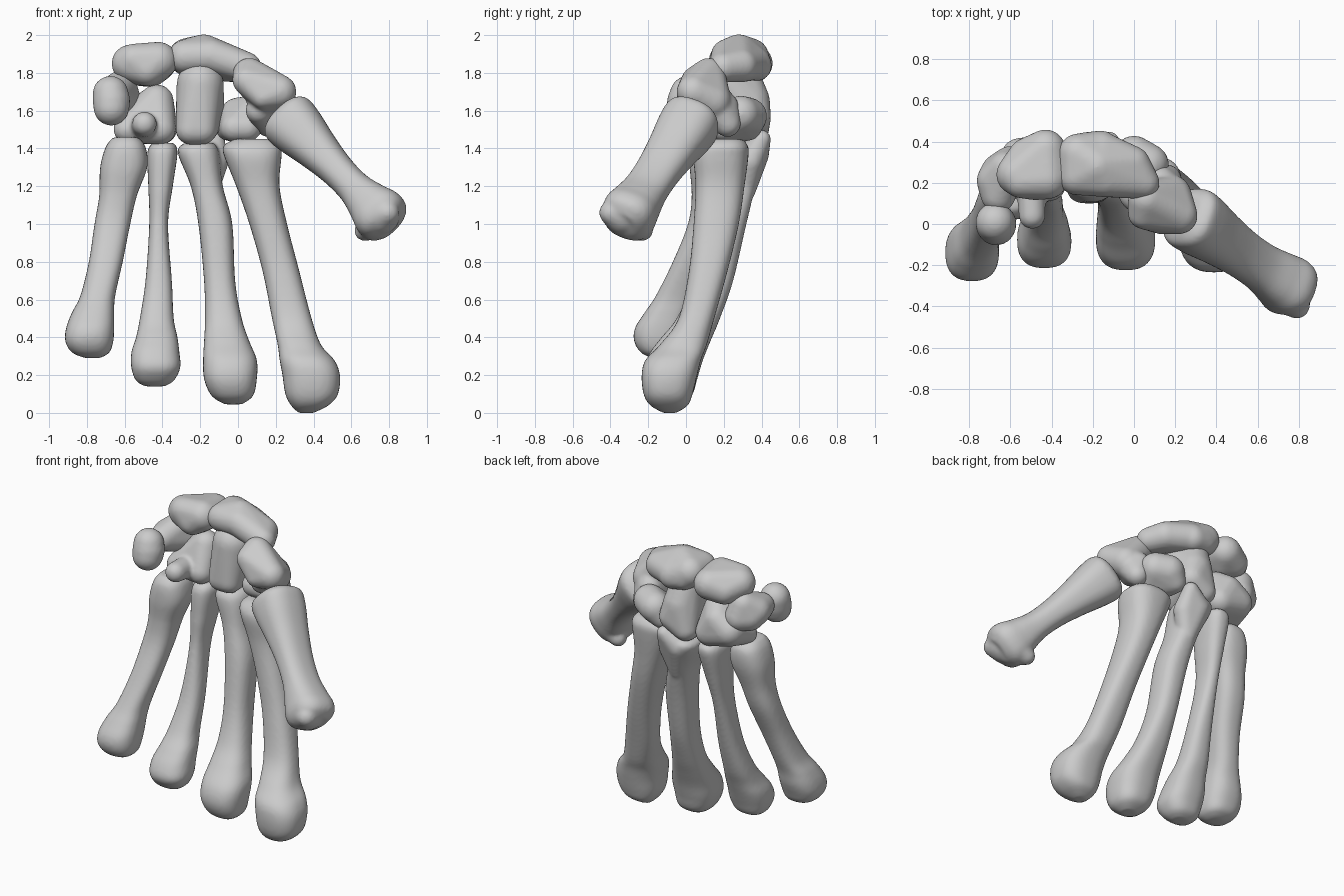
import bpy, bmesh, math
from mathutils import Vector, Matrix


def catmull(a, b, c, d, t):
    return [0.5 * (2 * q + (r - p) * t + (2 * p - 5 * q + 4 * r - s) * t * t
                   + (3 * q - p - 3 * r + s) * t ** 3) for p, q, r, s in zip(a, b, c, d)]


def add_shaft(bm, rows, matrix, power=0.8, n=32, steps=6):
    """Loft rounded rings; each row is (z, x0, x1, y0, y1)."""
    path = []
    for i in range(len(rows) - 1):
        q = [rows[max(0, min(len(rows) - 1, i + k))] for k in (-1, 0, 1, 2)]
        path += [catmull(*q, s / steps) for s in range(steps)]
    path.append(rows[-1])
    rings = []
    for z, x0, x1, y0, y1 in path:
        ring = []
        for k in range(n):
            a = math.tau * k / n
            c, s = math.cos(a), math.sin(a)
            x = (x0 + x1) / 2 + (x1 - x0) / 2 * math.copysign(abs(c) ** power, c)
            y = (y0 + y1) / 2 + (y1 - y0) / 2 * math.copysign(abs(s) ** power, s)
            ring.append(bm.verts.new(matrix @ Vector((x, y, z))))
        rings.append(ring)
    for a, b in zip(rings, rings[1:]):
        for k in range(n):
            bm.faces.new((a[k], a[(k + 1) % n], b[(k + 1) % n], b[k]))
    bm.faces.new(rings[0])
    bm.faces.new(rings[-1])


def add_hull(bm, balls):
    """Rounded pebble: convex hull around balls (x, y, z, radius)."""
    hull = bmesh.new()
    for x, y, z, r in balls:
        bmesh.ops.create_icosphere(hull, subdivisions=3, radius=r,
                                   matrix=Matrix.Translation((x, y, z)))
    bmesh.ops.delete(hull, geom=hull.edges[:] + hull.faces[:], context='EDGES_FACES')
    if not hull.verts:
        for x, y, z, r in balls:
            bmesh.ops.create_icosphere(hull, subdivisions=3, radius=r,
                                       matrix=Matrix.Translation((x, y, z)))
    res = bmesh.ops.convex_hull(hull, input=hull.verts[:])
    junk = {v for v in res['geom_interior'] + res['geom_unused']
            if isinstance(v, bmesh.types.BMVert)}
    bmesh.ops.delete(hull, geom=list(junk), context='VERTS')
    me = bpy.data.meshes.new("tmp")
    hull.to_mesh(me)
    bm.from_mesh(me)
    bpy.data.meshes.remove(me)
    hull.free()


def bone(name, rows=None, hulls=(), matrix=Matrix()):
    bm = bmesh.new()
    if rows:
        add_shaft(bm, rows, matrix)
    for h in hulls:
        add_hull(bm, h)
    bmesh.ops.recalc_face_normals(bm, faces=bm.faces[:])
    me = bpy.data.meshes.new(name)
    bm.to_mesh(me)
    bm.free()
    ob = bpy.data.objects.new(name, me)
    bpy.context.collection.objects.link(ob)
    rm = ob.modifiers.new("fuse", 'REMESH')
    rm.mode = 'VOXEL'
    rm.voxel_size = 0.012
    rm.use_smooth_shade = True
    sm = ob.modifiers.new("soften", 'SMOOTH')
    sm.factor = 0.5
    sm.iterations = 6


# Index metacarpal
bone("index_metacarpal", [
    (1.45, -.02, .19, .10, .30), (1.41, -.08, .23, .06, .33), (1.35, -.07, .23, .04, .33),
    (1.2, -.01, .22, .05, .31), (1.0, .06, .26, .04, .28), (.75, .13, .325, .015, .22),
    (.5, .18, .39, -.04, .15), (.36, .21, .44, -.14, .11), (.28, .22, .51, -.215, .08),
    (.2, .235, .54, -.235, .06), (.1, .25, .53, -.225, .035), (.04, .28, .48, -.19, .01),
    (0, .32, .40, -.12, -.05)])

# Middle metacarpal with its dorsal styloid corner
bone("middle_metacarpal", [
    (1.43, -.28, -.13, .18, .40), (1.38, -.32, -.10, .14, .43), (1.2, -.25, -.08, .13, .37),
    (1.0, -.21, -.03, .10, .32), (.7, -.18, -.015, .05, .25), (.5, -.175, .02, -.02, .18),
    (.38, -.18, .06, -.11, .13), (.28, -.185, .10, -.20, .09), (.18, -.18, .10, -.225, .06),
    (.09, -.14, .08, -.19, .03), (.045, -.07, .02, -.12, -.04)],
    [[(-.12, .40, 1.45, .05), (-.20, .36, 1.37, .08), (-.16, .31, 1.18, .06), (-.12, .34, 1.33, .07)]])

# Ring metacarpal
bone("ring_metacarpal", [
    (1.43, -.45, -.34, .17, .37), (1.38, -.48, -.32, .13, .39), (1.2, -.475, -.345, .12, .34),
    (1.0, -.47, -.37, .11, .28), (.7, -.49, -.35, .04, .20), (.5, -.52, -.34, -.05, .14),
    (.4, -.54, -.32, -.13, .10), (.32, -.565, -.31, -.19, .07), (.24, -.565, -.305, -.215, .04),
    (.17, -.54, -.34, -.17, .01), (.14, -.49, -.39, -.12, -.04)])

# Little finger metacarpal
bone("little_metacarpal", [
    (1.46, -.66, -.53, .07, .23), (1.41, -.70, -.49, .03, .28), (1.3, -.73, -.48, .02, .28),
    (1.15, -.735, -.535, .03, .24), (1.0, -.76, -.57, .01, .20), (.8, -.79, -.61, -.07, .12),
    (.62, -.835, -.65, -.16, .06), (.53, -.88, -.655, -.22, .03), (.45, -.91, -.655, -.27, .015),
    (.38, -.915, -.66, -.275, -.01), (.32, -.88, -.68, -.24, -.04), (.29, -.81, -.73, -.18, -.10)])

# Thumb metacarpal, lofted along its own slanted axis
start, end = Vector((.245, .05, 1.575)), Vector((.82, -.35, .98))
axis = (end - start).normalized()
side = axis.cross(Vector((0, 1, 0))).normalized()
thumb = Matrix.Translation(start) @ Matrix((side, axis.cross(side), axis)).transposed().to_4x4()
bone("thumb_metacarpal",
     [(z, -a, a, -b, b) for z, a, b in (
         (-.01, .10, .10), (.03, .15, .15), (.12, .145, .155), (.28, .115, .135), (.45, .092, .12),
         (.6, .092, .12), (.72, .12, .135), (.8, .145, .145), (.86, .135, .13), (.9, .085, .085))],
     [[(.67, -.23, .965, .055), (.75, -.26, 1.03, .10), (.74, -.3, 1.0, .08)],
      [(.79, -.395, 1.06, .065), (.75, -.33, 1.05, .11)]],
     thumb)

# Proximal row of wrist bones
bone("scaphoid", hulls=[
    [(-.28, .23, 1.885, .09), (-.27, .34, 1.885, .1), (-.18, .28, 1.905, .1),
     (-.16, .37, 1.84, .085), (-.14, .22, 1.89, .09), (-.24, .36, 1.85, .085)],
    [(-.18, .28, 1.905, .1), (-.16, .36, 1.85, .09), (-.14, .22, 1.89, .09),
     (.045, .20, 1.83, .08), (-.01, .29, 1.84, .09)]])
bone("lunate", hulls=[[
    (-.57, .24, 1.85, .1), (-.55, .21, 1.87, .085), (-.42, .22, 1.865, .1), (-.38, .25, 1.87, .07),
    (-.43, .36, 1.85, .1), (-.52, .33, 1.82, .09), (-.48, .20, 1.815, .085), (-.46, .30, 1.81, .085)]])
bone("triquetrum", hulls=[[
    (-.67, .21, 1.68, .095), (-.60, .29, 1.645, .09), (-.62, .27, 1.73, .085),
    (-.66, .14, 1.68, .085), (-.65, .25, 1.65, .095)]])
bone("pisiform", hulls=[[(-.675, .01, 1.69, .095), (-.67, 0, 1.65, .1), (-.67, -.01, 1.615, .095)]])

# Distal row of wrist bones
bone("hamate", hulls=[
    [(-.59, .20, 1.50, .07), (-.41, .19, 1.50, .08), (-.41, .33, 1.51, .09), (-.55, .32, 1.55, .1),
     (-.43, .27, 1.65, .09), (-.47, .33, 1.61, .09)],
    [(-.50, .16, 1.52, .07), (-.495, .04, 1.53, .065)]])
bone("capitate", hulls=[[
    (-.20, .23, 1.74, .125), (-.22, .30, 1.76, .1), (-.25, .18, 1.50, .08), (-.20, .33, 1.65, .115),
    (-.19, .18, 1.50, .08), (-.25, .36, 1.50, .08), (-.16, .36, 1.56, .09)]])
bone("trapezoid", hulls=[[
    (-.02, .20, 1.51, .075), (.05, .20, 1.51, .075), (0, .33, 1.57, .1),
    (.07, .29, 1.58, .1), (-.05, .33, 1.51, .07)]])
bone("trapezium", hulls=[
    [(.06, .12, 1.79, .09), (.045, .05, 1.76, .075), (.22, .04, 1.70, .09),
     (.13, .01, 1.67, .06), (.18, .14, 1.65, .1)],
    [(.16, .13, 1.66, .1), (.16, .22, 1.53, .07), (.11, .10, 1.60, .07), (.13, .2, 1.62, .08)]])
